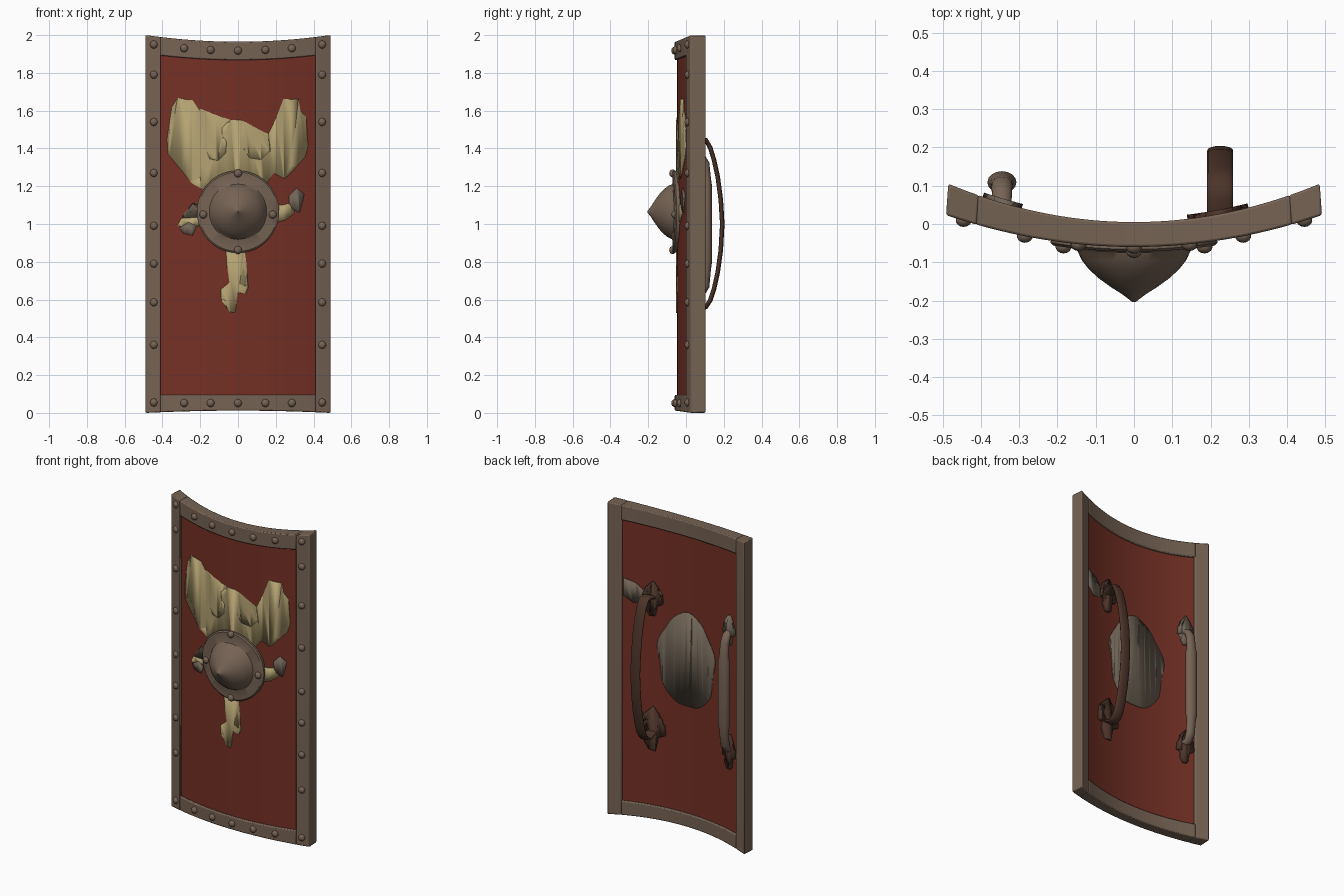
import bpy, bmesh, math
from mathutils import Vector

if "Cube" in bpy.data.objects:
    bpy.data.objects.remove(bpy.data.objects["Cube"])


def material(name, r, g, b):
    m = bpy.data.materials.new(name)
    m.diffuse_color = [((c / 255 + 0.055) / 1.055) ** 2.4 for c in (r, g, b)] + [1]
    m.use_nodes = True
    m.node_tree.nodes["Principled BSDF"].inputs["Base Color"].default_value = m.diffuse_color
    return m


RED = material("painted red", 116, 48, 37)
GOLD = material("faded gold", 180, 162, 114)
BRONZE = material("dull bronze", 118, 99, 84)
STONE = material("worn grey brown", 112, 100, 86)
LEATHER = material("dark leather", 76, 52, 41)


# Curved shield surfaces and the dipping top edge
def front(x): return -0.06 + 0.354 * x * x
def back(x): return 0.005 + 0.425 * x * x
def top_z(x): return 2 - 0.035 * (1 - (x / 0.485) ** 2)
def low_z(x): return 0.012 * (1 - (x / 0.485) ** 2)


def finish(bm, name, mat, angle=35):
    bmesh.ops.recalc_face_normals(bm, faces=bm.faces)
    me = bpy.data.meshes.new(name)
    bm.to_mesh(me)
    bm.free()
    ob = bpy.data.objects.new(name, me)
    bpy.context.collection.objects.link(ob)
    me.materials.append(mat)
    bpy.ops.object.select_all(action='DESELECT')
    ob.select_set(True)
    bpy.context.view_layer.objects.active = ob
    bpy.ops.object.shade_smooth_by_angle(angle=math.radians(angle))
    return ob


def skin(bm, rings):
    """Bridge equal closed rings of points and cap both ends."""
    vs = [[bm.verts.new(p) for p in r] for r in rings]
    n = len(vs[0])
    for a, b in zip(vs, vs[1:]):
        for i in range(n):
            bm.faces.new((a[i], a[(i + 1) % n], b[(i + 1) % n], b[i]))
    bm.faces.new(vs[0])
    bm.faces.new(vs[-1])


def slab(name, x0, x1, lo, hi, inset, mat, n, bevel=0):
    bm = bmesh.new()
    rings = []
    for i in range(n + 1):
        x = x0 + (x1 - x0) * i / n
        f, b, xf = front(x) + inset, back(x) - inset, x * 1.012
        rings.append([(xf, f, lo(x)), (x, b, lo(x)), (x, b, hi(x)), (xf, f, hi(x))])
    skin(bm, rings)
    ob = finish(bm, name, mat)
    if bevel:
        m = ob.modifiers.new("soft_edges", 'BEVEL')
        m.width, m.segments, m.limit_method = bevel, 2, 'ANGLE'
        m.angle_limit = math.radians(40)


def plate(name, pts, surface, off, thick, mat):
    """Thin flat outline (x, z) wrapped onto a curved surface."""
    bm = bmesh.new()
    bm.faces.new([bm.verts.new((x, 0, z)) for x, z in pts])
    bmesh.ops.triangulate(bm, faces=bm.faces[:])
    for i in range(-12, 13):
        bmesh.ops.bisect_plane(bm, geom=bm.verts[:] + bm.edges[:] + bm.faces[:],
                               plane_co=(i * 0.04, 0, 0), plane_no=(1, 0, 0))
    for v in bm.verts:
        v.co.y = surface(v.co.x) + off
    ob = finish(bm, name, mat)
    m = ob.modifiers.new("thickness", 'SOLIDIFY')
    m.thickness, m.offset = thick, 0


def strap(name, path, mat, n=16):
    """Sweep an oval along (x, y, z, half_width, half_depth) stations."""
    bm = bmesh.new()
    rings = []
    for i, (x, y, z, a, b) in enumerate(path):
        p, q = path[max(i - 1, 0)], path[min(i + 1, len(path) - 1)]
        t = Vector((0, q[1] - p[1], q[2] - p[2])).normalized()
        nrm = Vector((0, -t.z, t.y))
        rings.append([Vector((x, y, z)) + Vector((1, 0, 0)) * a * math.cos(k * math.tau / n)
                      + nrm * b * math.sin(k * math.tau / n) for k in range(n)])
    skin(bm, rings)
    finish(bm, name, mat, 60)


def rivets(name, spots, lift=0.0, r=0.021):
    bm = bmesh.new()
    for x, z in spots:
        g = bmesh.ops.create_uvsphere(bm, u_segments=14, v_segments=8, radius=r)
        bmesh.ops.scale(bm, vec=(1, 0.85, 1), verts=g["verts"])
        bmesh.ops.translate(bm, vec=(x, front(x) - lift, z), verts=g["verts"])
    finish(bm, name, BRONZE, 60)


# Red panel and the frame around it
slab("red_panel", -0.42, 0.42, lambda x: 0.06, lambda x: 1.93, 0.013, RED, 32)
for s, side in ((-1, "left"), (1, "right")):
    slab(side + "_frame", s * 0.405, s * 0.485, low_z, top_z, 0, BRONZE, 3, 0.006)
slab("top_frame", -0.408, 0.408, lambda x: top_z(x) - 0.097, top_z, 0, BRONZE, 28, 0.006)
slab("bottom_frame", -0.408, 0.408, low_z, lambda x: 0.095, 0, BRONZE, 28, 0.006)

# Frame rivets
spots = [(s * 0.445, z) for s in (-1, 1)
         for z in (0.055, 0.36, 0.585, 0.79, 0.99, 1.27, 1.54, 1.79, 1.95)]
for x in (-0.285, -0.145, 0, 0.145, 0.285):
    spots += [(x, 0.052), (x, top_z(x) - 0.047)]
rivets("frame_rivets", spots)

# Painted winged emblem
plate("emblem_wings", [
    (-.35, 1.62), (-.32, 1.665), (-.24, 1.655), (-.21, 1.61), (-.175, 1.59), (-.16, 1.51),
    (-.17, 1.395), (-.15, 1.345), (-.105, 1.335), (-.065, 1.375), (-.06, 1.435), (-.085, 1.47),
    (-.085, 1.51), (-.04, 1.55), (.015, 1.55), (.03, 1.53), (.03, 1.40), (.06, 1.35),
    (.125, 1.34), (.17, 1.385), (.16, 1.475), (.2, 1.555), (.24, 1.66), (.32, 1.66), (.33, 1.6),
    (.36, 1.565), (.37, 1.41), (.355, 1.355), (.275, 1.265), (.245, 1.24), (.19, 1.27),
    (.14, 1.2), (0, 1.1), (-.195, 1.19), (-.195, 1.25), (-.25, 1.22), (-.295, 1.28),
    (-.37, 1.37), (-.375, 1.45)], front, 0.011, 0.006, GOLD)
plate("emblem_tail", [
    (-.065, .9), (.03, .9), (.025, .76), (.01, .68), (.055, .665), (.04, .63), (0, .64),
    (-.015, .53), (-.045, .535), (-.05, .59), (-.09, .605), (-.09, .655), (-.045, .69),
    (-.06, .785)], front, 0.011, 0.006, GOLD)
plate("emblem_left_claw", [(-.32, .99), (-.3, 1.03), (-.22, 1.04), (-.17, 1.08), (-.17, .99),
                           (-.23, .99)], front, 0.0105, 0.006, GOLD)
plate("emblem_right_claw", [(.17, 1.1), (.23, 1.1), (.28, 1.11), (.3, 1.06), (.25, 1.02),
                            (.17, 1.0)], front, 0.0105, 0.006, GOLD)
plate("worn_left_top", [(-.3, 1.03), (-.25, 1.06), (-.24, 1.11), (-.19, 1.09), (-.19, 1.06),
                        (-.22, 1.035)], front, 0.009, 0.007, STONE)
plate("worn_left_low", [(-.31, .98), (-.29, .95), (-.24, .94), (-.22, .99), (-.26, 1.01)],
      front, 0.009, 0.007, STONE)
plate("worn_right", [(.27, 1.11), (.27, 1.15), (.31, 1.19), (.35, 1.16), (.34, 1.11),
                     (.325, 1.06), (.29, 1.08)], front, 0.009, 0.007, STONE)

# Boss: rim follows the panel curve, dome rises to a point
bm = bmesh.new()
cz, n = 1.065, 48
rings = []
for r, y, on_panel in [(0.20, 0.015, 1), (0.216, 0.012, 1), (0.218, -0.006, 1), (0.21, -0.012, 1),
                       (0.152, -0.012, 1), (0.146, -0.074, 0), (0.136, -0.095, 0),
                       (0.118, -0.118, 0), (0.092, -0.142, 0), (0.06, -0.165, 0),
                       (0.03, -0.184, 0), (0.004, -0.204, 0)]:
    ring = []
    for k in range(n):
        x, z = r * math.cos(k * math.tau / n), r * math.sin(k * math.tau / n)
        ring.append((x, front(x) * on_panel + y, cz + z))
    rings.append(ring)
skin(bm, rings)
finish(bm, "boss", BRONZE)
rivets("boss_rivets", [(0, 1.268), (0, 0.862), (-0.184, 1.05), (0.184, 1.05)], 0.011)

# Worn patch behind the boss
plate("back_patch", [((0.2 + 0.012 * math.sin(7 * a)) * math.cos(a) - 0.01,
                      1.07 + (0.3 + 0.012 * math.sin(5 * a)) * math.sin(a))
                     for a in (k * math.tau / 40 for k in range(40))], back, -0.011, 0.006, STONE)

# Dark arm strap with flared brackets
strap("arm_strap", [(0.225, y, z, 0.034, 0.012) for y, z in (
    (0.015, 1.425), (0.07, 1.45), (0.105, 1.445), (0.128, 1.405), (0.148, 1.34), (0.168, 1.25),
    (0.184, 1.13), (0.192, 1.0), (0.184, 0.86), (0.168, 0.745), (0.148, 0.655), (0.128, 0.595),
    (0.105, 0.56), (0.07, 0.55), (0.015, 0.575))], LEATHER)
flare = [(-.02, -.13), (.02, -.13), (.05, -.08), (.035, -.04), (.08, -.03), (.075, .03), (.04, .05),
         (.05, .09), (0, .14), (-.04, .09), (-.04, .05), (-.075, .03), (-.08, -.03), (-.035, -.05)]
for name, z, s in (("upper", 1.42, 0.8), ("lower", 0.59, 1.0)):
    plate(name + "_strap_bracket", [(0.22 + x * s, z + d * s) for x, d in flare],
          back, -0.004, 0.03, LEATHER)
plate("strap_worn_patch", [(.28, 1.39), (.34, 1.37), (.4, 1.41), (.4, 1.52), (.33, 1.5),
                           (.28, 1.46)], back, -0.011, 0.006, STONE)

# Hand grip near the other edge
strap("hand_grip", [(-0.345, 0.04, 1.37, 0.025, 0.02), (-0.345, 0.08, 1.36, 0.026, 0.02),
                    (-0.345, 0.1, 1.32, 0.028, 0.024), (-0.345, 0.108, 1.24, 0.03, 0.024),
                    (-0.345, 0.109, 1.2, 0.038, 0.029), (-0.345, 0.109, 0.8, 0.038, 0.029),
                    (-0.345, 0.108, 0.76, 0.03, 0.024), (-0.345, 0.1, 0.67, 0.028, 0.024),
                    (-0.345, 0.08, 0.63, 0.026, 0.02), (-0.345, 0.04, 0.62, 0.025, 0.02)], BRONZE)
for name, z, s, mat in (("upper", 1.38, 0.7, STONE), ("lower", 0.6, 0.8, LEATHER)):
    plate(name + "_grip_bracket", [(-0.345 + x * s * 0.8, z + d * s) for x, d in flare],
          back, -0.004, 0.03, mat)
